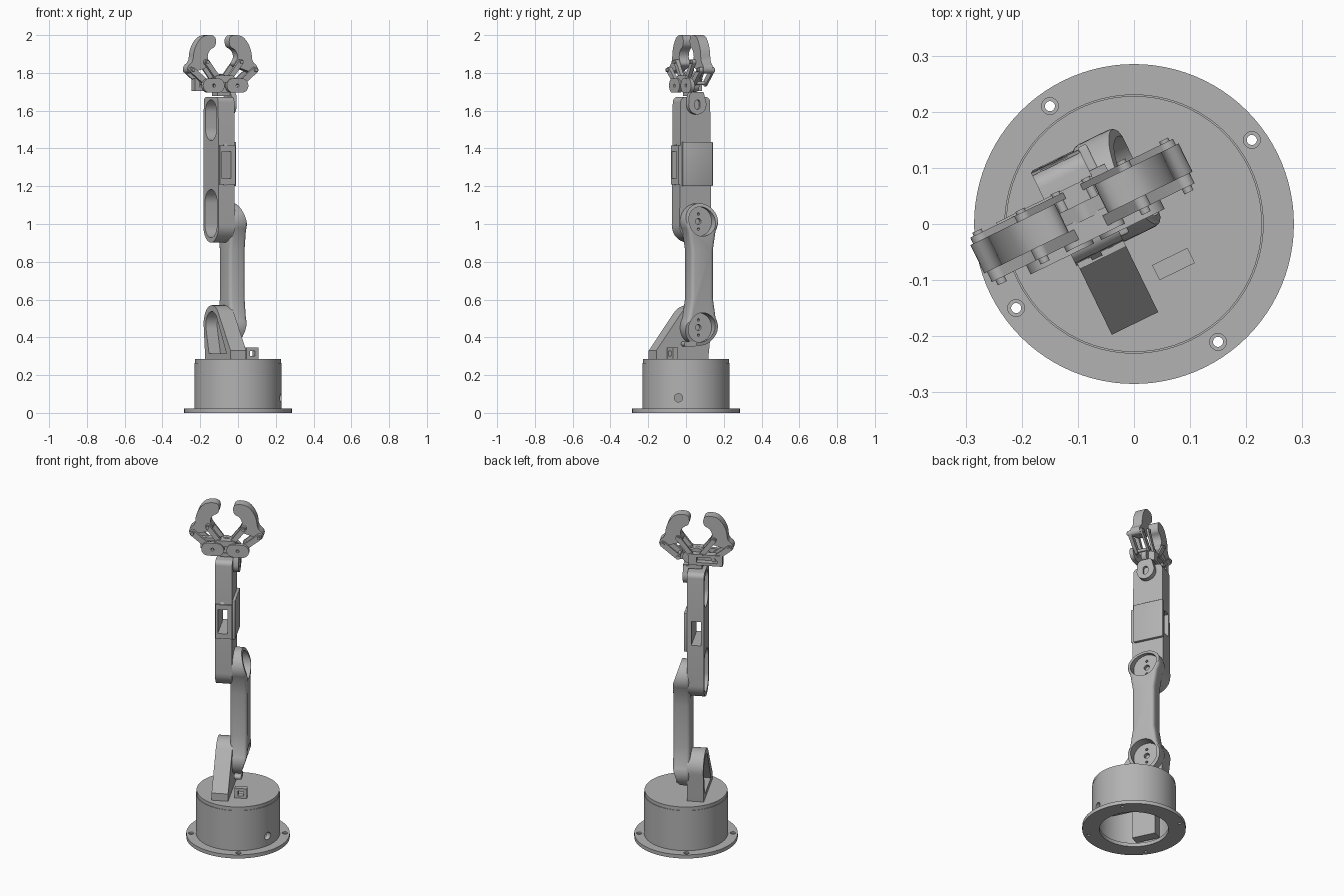
import bpy, bmesh, math
from mathutils import Matrix, Vector

cube = bpy.data.objects.get("Cube")
if cube:
    bpy.data.objects.remove(cube, do_unlink=True)

grey = bpy.data.materials.new("plain grey")
grey.use_nodes = True
grey.diffuse_color = (0.45, 0.45, 0.45, 1)
grey.node_tree.nodes["Principled BSDF"].inputs["Base Color"].default_value = (0.45, 0.45, 0.45, 1)

ARM_TURN = math.radians(26)   # the whole arm is swivelled on its base
PIVOT = 0.075                 # shared depth of the arm joints
GRIP = -0.072                 # gripper centre line
parts = []


def circle(a, b, r, n=40):
    return [(a + r * math.cos(2 * math.pi * i / n), b + r * math.sin(2 * math.pi * i / n)) for i in range(n)]


def arc(a, b, r, start, end, n=24):
    angles = [math.radians(start + (end - start) * i / n) for i in range(n + 1)]
    return [(a + r * math.cos(t), b + r * math.sin(t)) for t in angles]


def rect(a0, a1, b0, b1):
    return [(a0, b0), (a1, b0), (a1, b1), (a0, b1)]


def hull(pts):
    """Convex outline around a set of points."""
    pts = sorted(set(pts))

    def chain(seq):
        out = []
        for p in seq:
            while len(out) > 1 and ((out[-1][0] - out[-2][0]) * (p[1] - out[-2][1])
                                    - (out[-1][1] - out[-2][1]) * (p[0] - out[-2][0])) <= 1e-9:
                out.pop()
            out.append(p)
        return out[:-1]
    return chain(pts) + chain(pts[::-1])


def capsule(p, q, r):
    return hull(circle(*p, r) + circle(*q, r))


def rounded(pts, steps=2):
    """Soften an outline by cutting its corners."""
    for _ in range(steps):
        pts = [tuple(a[k] * (1 - t) + b[k] * t for k in (0, 1))
               for a, b in zip(pts, pts[1:] + pts[:1]) for t in (0.25, 0.75)]
    return pts


def prism(name, pts, axis, lo, hi, turned=True):
    """Extrude a flat outline along x, y or z from lo to hi."""
    place = {"x": lambda a, b: (lo, a, b), "y": lambda a, b: (a, lo, b), "z": lambda a, b: (a, b, lo)}[axis]
    bm = bmesh.new()
    face = bm.faces.new([bm.verts.new(place(a, b)) for a, b in pts])
    grown = bmesh.ops.extrude_face_region(bm, geom=[face])["geom"]
    step = Vector([hi - lo if axis == k else 0 for k in "xyz"])
    bmesh.ops.translate(bm, vec=step, verts=[v for v in grown if isinstance(v, bmesh.types.BMVert)])
    bmesh.ops.recalc_face_normals(bm, faces=bm.faces)
    mesh = bpy.data.meshes.new(name)
    bm.to_mesh(mesh)
    bm.free()
    mesh.materials.append(grey)
    obj = bpy.data.objects.new(name, mesh)
    bpy.context.collection.objects.link(obj)
    parts.append((obj, turned))
    return obj


def bake(obj):
    bpy.context.view_layer.update()
    graph = bpy.context.evaluated_depsgraph_get()
    mesh = bpy.data.meshes.new_from_object(obj.evaluated_get(graph))
    obj.modifiers.clear()
    obj.data = mesh


def cut(obj, pts, axis, lo, hi):
    tool = prism("cutter", pts, axis, lo, hi)
    parts.pop()
    mod = obj.modifiers.new("cut", "BOOLEAN")
    mod.operation, mod.solver, mod.object = "DIFFERENCE", "EXACT", tool
    bake(obj)
    bpy.data.objects.remove(tool, do_unlink=True)


def soften(obj, width):
    mod = obj.modifiers.new("soft", "BEVEL")
    mod.width, mod.segments, mod.limit_method = width, 3, "ANGLE"
    mod.angle_limit = math.radians(50)
    bake(obj)


# Base: flange with screw holes, hollow drum and lid
flange = prism("base_flange", circle(0, 0, 0.285, 96), "z", 0, 0.022, False)
cut(flange, circle(0, 0, 0.19, 64), "z", -0.1, 0.1)
for k in range(4):
    a = math.radians(35.5 + 90 * k)
    x, y = 0.258 * math.cos(a), 0.258 * math.sin(a)
    cut(flange, circle(x, y, 0.009, 20), "z", -0.1, 0.1)
    cut(flange, circle(x, y, 0.015, 20), "z", 0.013, 0.1)
drum = prism("base_drum", circle(0, 0, 0.231, 96), "z", 0.02, 0.265, False)
cut(drum, circle(0, 0, 0.205, 64), "z", -0.1, 0.245)
cut(drum, circle(-0.04, 0.08, 0.022), "x", 0.1, 0.4)
prism("base_lid", circle(0, 0, 0.228, 96), "z", 0.265, 0.286, False)
for name, s in (("left", 1), ("right", -1)):
    prism(name + "_drum_block", rect(s * 0.13, s * 0.19, -0.07, 0.07), "z", 0.03, 0.25)

# Cable tab on the lid
tab = prism("cable_tab", rect(-0.003, 0.067, 0.28, 0.345), "y", -0.11, -0.08)
cut(tab, rect(0.017, 0.047, 0.3, 0.328), "y", -0.2, 0)

# Shoulder bracket with an open motor pocket
shoulder = prism("shoulder_bracket", hull(circle(PIVOT - 0.008, 0.472, 0.098)
                 + [(-0.16, 0.28), (-0.16, 0.33), (0.145, 0.28)]), "x", -0.122, -0.03)
cut(shoulder, hull(circle(PIVOT - 0.008, 0.465, 0.072) + [(-0.11, 0.315), (0.1, 0.315)]), "x", -0.2, -0.055)

# Lower link: waisted body, sloped ends, round recesses at both joints
LOW, HIGH = 0.452, 1.013
outline = (arc(PIVOT, HIGH, 0.096, -32, 212) + [(PIVOT - 0.065, 0.86), (PIVOT - 0.065, 0.61)]
           + arc(PIVOT, LOW, 0.096, 148, 392) + [(PIVOT + 0.065, 0.61), (PIVOT + 0.065, 0.86)])
link = prism("lower_link", outline, "x", -0.045, 0.05)
soften(link, 0.018)
cut(link, [(0.005, 1.13), (0.053, 0.98), (0.1, 0.98), (0.1, 1.13)], "y", -0.2, 0.3)
cut(link, [(0.0, 0.33), (0.1, 0.33), (0.1, 0.5), (0.053, 0.5)], "y", -0.2, 0.3)
for z in (LOW, HIGH):
    cut(link, circle(PIVOT, z, 0.078), "x", -0.004, 0.2)
    cut(link, circle(PIVOT, z, 0.016, 20), "x", -0.025, 0.1)
    for dz in (-0.04, 0.04):
        cut(link, circle(PIVOT, z + dz, 0.007, 12), "x", -0.025, 0.1)
prism("link_hook", capsule((-0.005, 0.365), (0.04, 0.365), 0.014), "x", -0.02, 0.02)

# Forearm: long shell with two pockets and a window through the middle
window = rect(-0.108, -0.055, 1.24, 1.385)
forearm = prism("forearm", hull(circle(PIVOT - 0.005, 0.995, 0.093)
                + circle(0.01, 1.645, 0.027, 24) + circle(0.13, 1.645, 0.027, 24)), "x", -0.125, -0.03)
cut(forearm, capsule((PIVOT - 0.005, 1.0), (PIVOT - 0.005, 1.11), 0.073), "x", -0.2, -0.055)
cut(forearm, capsule((PIVOT - 0.005, 1.51), (PIVOT - 0.005, 1.59), 0.068), "x", -0.2, -0.055)
cut(forearm, window, "y", -0.2, 0.4)
cover = prism("forearm_cover", rect(-0.01, 0.166, 1.2, 1.435), "x", -0.032, -0.014)
soften(cover, 0.004)
bezel = prism("window_frame", rect(-0.122, -0.03, 1.21, 1.415), "y", -0.03, 0.02)
cut(bezel, window, "y", -0.2, 0.4)
for name, z0, z1 in (("upper", 1.41, 1.48), ("lower", 1.215, 1.15)):
    prism(name + "_frame_rib", [(-0.028, z0), (0.01, z0), (0.01, z1)], "x", -0.095, -0.075)

# Wrist: side ear and a small platform under the gripper
ear = prism("wrist_ear", hull(circle(0.068, 1.632, 0.052) + [(0.02, 1.68), (0.03, 1.695), (0.105, 1.695)]),
            "x", -0.03, 0.0)
cut(ear, capsule((0.068, 1.622), (0.068, 1.642), 0.015), "x", -0.015, 0.1)
prism("wrist_platform", rect(-0.105, 0.0, 0.035, 0.1), "z", 1.678, 1.70)

# Gripper body and motor mount behind it
prism("gripper_body", hull(circle(GRIP - 0.045, 1.735, 0.035) + circle(GRIP + 0.045, 1.735, 0.035)
      + circle(GRIP, 1.768, 0.025)), "y", 0.045, 0.075)
mount = prism("motor_mount", rect(-0.22, -0.03, 1.705, 1.77), "y", 0.07, 0.11)
cut(mount, rect(-0.19, -0.075, 1.722, 1.753), "y", 0, 0.3)
prism("gripper_bridge", capsule((GRIP - 0.04, 1.768), (GRIP + 0.04, 1.768), 0.018), "y", 0.008, 0.05)

# Gripper halves, mirrored: gear arm, links, pins and hooked jaw
JAW = [(0.04, 2.0), (0.038, 1.94), (0.078, 1.922), (0.092, 1.88), (0.068, 1.848), (0.09, 1.828),
       (0.15, 1.81), (0.19, 1.793), (0.208, 1.81), (0.204, 1.838), (0.174, 1.86),
       (0.17, 1.915), (0.147, 1.965), (0.11, 2.0)]
for side, s in (("left", 1), ("right", -1)):
    def grip(pts):
        return [(GRIP + s * a, b) for a, b in pts]
    gear = prism(side + "_gear_arm", grip(capsule((0.045, 1.733), (0.095, 1.733), 0.038)), "y", 0.0, 0.022)
    cut(gear, grip(circle(0.07, 1.733, 0.009, 16)), "y", -0.1, 0.1)
    for layer, lo, hi in (("front", 0.018, 0.038), ("back", 0.094, 0.106)):
        prism(f"{side}_{layer}_inner_bar", grip(capsule((0.03, 1.765), (0.1, 1.858), 0.014)), "y", lo, hi)
        prism(f"{side}_{layer}_outer_bar", grip(capsule((0.1, 1.745), (0.185, 1.815), 0.016)), "y", lo, hi)
    for label, spot in (("inner", (0.03, 1.765)), ("outer", (0.1, 1.745)),
                        ("upper", (0.1, 1.858)), ("elbow", (0.185, 1.815))):
        prism(f"{side}_{label}_pin", grip(circle(*spot, 0.009, 20)), "y", 0.008, 0.112)
    prism(side + "_jaw", grip(rounded(JAW)), "y", 0.038, 0.094)

# Swivel the arm and smooth the curved sides
turn = Matrix.Rotation(ARM_TURN, 4, "Z")
bpy.ops.object.select_all(action="DESELECT")
for obj, turned in parts:
    if turned:
        obj.matrix_world = turn
    obj.select_set(True)
bpy.context.view_layer.objects.active = parts[0][0]
bpy.ops.object.shade_smooth_by_angle(angle=math.radians(32))
